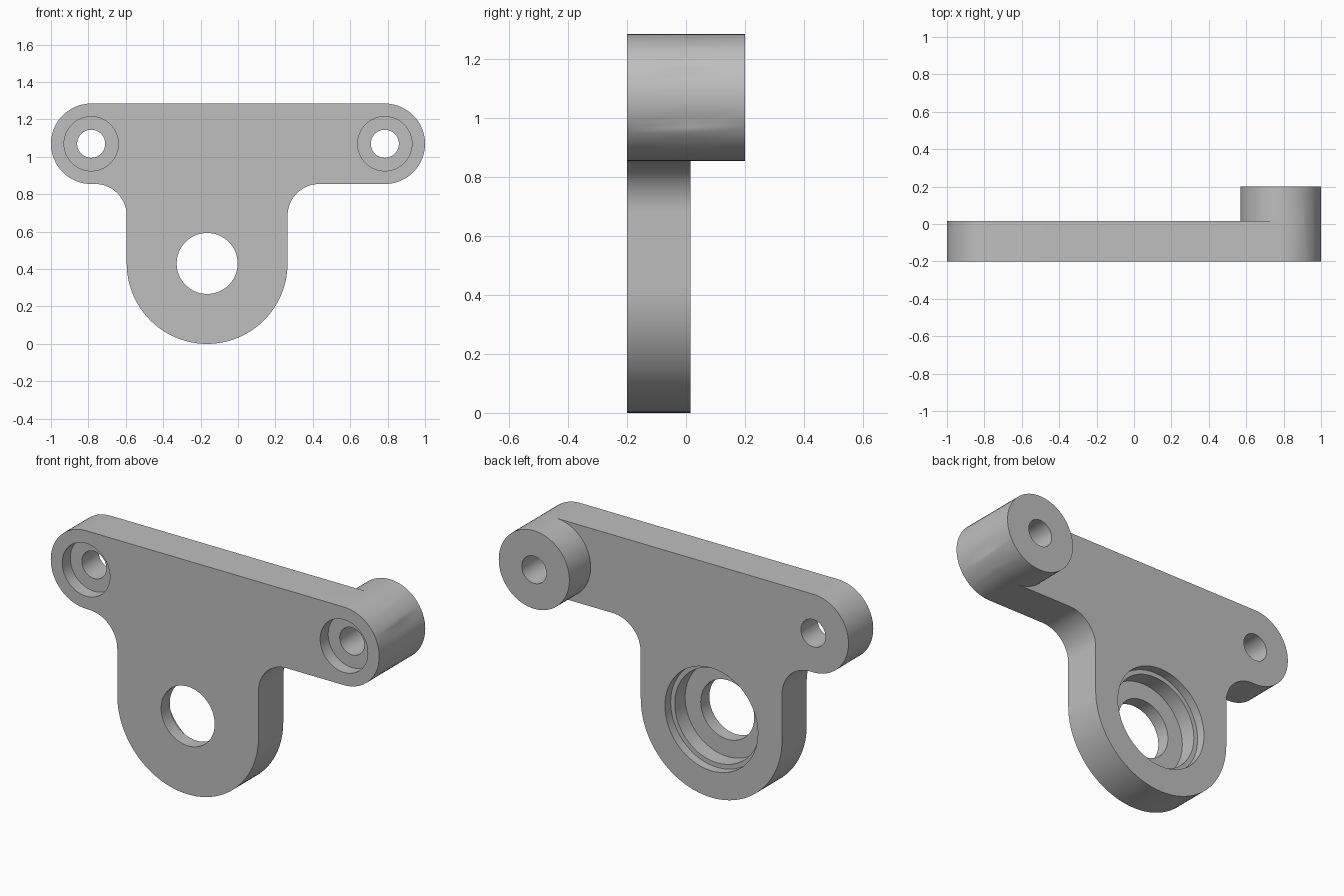
import bpy, bmesh
from math import cos, sin, pi, radians

if "Cube" in bpy.data.objects:
    bpy.data.objects.remove(bpy.data.objects["Cube"])

FRONT, BACK, BOSS_BACK = -0.2, 0.015, 0.2
EAR_X, EAR_Z, EAR_R = 0.785, 1.07, 0.215      # screw ears
HUB_X, HUB_Z, HUB_R = -0.165, 0.43, 0.43      # rounded lower lobe
FILLET = 0.17

grey = bpy.data.materials.new("plain grey")
grey.use_nodes = True
grey.diffuse_color = (0.52, 0.52, 0.52, 1)
grey.node_tree.nodes["Principled BSDF"].inputs["Base Color"].default_value = (0.52, 0.52, 0.52, 1)


def arc(cx, cz, r, start, end, steps=32):
    """Points along an arc in the x-z plane, angles in degrees."""
    angles = [radians(start + (end - start) * i / steps) for i in range(steps + 1)]
    return [(cx + r * cos(a), cz + r * sin(a)) for a in angles]


def prism(name, outline, y0, y1):
    """Extrude an x-z outline from y0 to y1."""
    bm = bmesh.new()
    face = bm.faces.new([bm.verts.new((x, y0, z)) for x, z in outline])
    side = bmesh.ops.extrude_face_region(bm, geom=[face])["geom"]
    moved = [v for v in side if isinstance(v, bmesh.types.BMVert)]
    bmesh.ops.translate(bm, verts=moved, vec=(0, y1 - y0, 0))
    bmesh.ops.recalc_face_normals(bm, faces=bm.faces)
    mesh = bpy.data.meshes.new(name)
    bm.to_mesh(mesh)
    bm.free()
    mesh.materials.append(grey)
    obj = bpy.data.objects.new(name, mesh)
    bpy.context.collection.objects.link(obj)
    return obj


def cylinder(name, x, z, r, y0, y1):
    return prism(name, arc(x, z, r, 0, 360, 64)[:-1], y0, y1)


def combine(target, tool, operation):
    """Apply a boolean and remove the helper solid."""
    tool.hide_render = True
    mod = target.modifiers.new("combine", "BOOLEAN")
    mod.operation, mod.solver, mod.object = operation, "EXACT", tool
    bpy.context.view_layer.objects.active = target
    bpy.ops.object.modifier_apply(modifier=mod.name)
    bpy.data.objects.remove(tool)


# Plate outline: right ear, left ear, left fillet, lower lobe, right fillet
arm_z = EAR_Z - EAR_R
outline = arc(EAR_X, EAR_Z, EAR_R, -90, 90)
outline += arc(-EAR_X, EAR_Z, EAR_R, 90, 270)
outline += arc(HUB_X - HUB_R - FILLET, arm_z - FILLET, FILLET, 90, 0, 16)
outline += arc(HUB_X, HUB_Z, HUB_R, 180, 360, 48)
outline += arc(HUB_X + HUB_R + FILLET, arm_z - FILLET, FILLET, 180, 90, 16)
bracket = prism("bracket_plate", outline, FRONT, BACK)

# Raised boss behind the left ear
combine(bracket, cylinder("boss", EAR_X, EAR_Z, EAR_R, BACK, BOSS_BACK), "UNION")

# Counterbored screw holes
for x in (-EAR_X, EAR_X):
    combine(bracket, cylinder("screw_hole", x, EAR_Z, 0.075, -0.3, 0.3), "DIFFERENCE")
    combine(bracket, cylinder("counterbore", x, EAR_Z, 0.145, -0.3, FRONT + 0.07), "DIFFERENCE")

# Shaft hole with a stepped seat cut from the back
for r, floor in ((0.163, -0.3), (0.258, BACK - 0.14), (0.283, BACK - 0.05)):
    combine(bracket, cylinder("seat_cutter", HUB_X, HUB_Z, r, floor, 0.3), "DIFFERENCE")

bpy.ops.object.select_all(action="DESELECT")
bracket.select_set(True)
bpy.context.view_layer.objects.active = bracket
bpy.ops.object.shade_smooth_by_angle(angle=radians(30))
